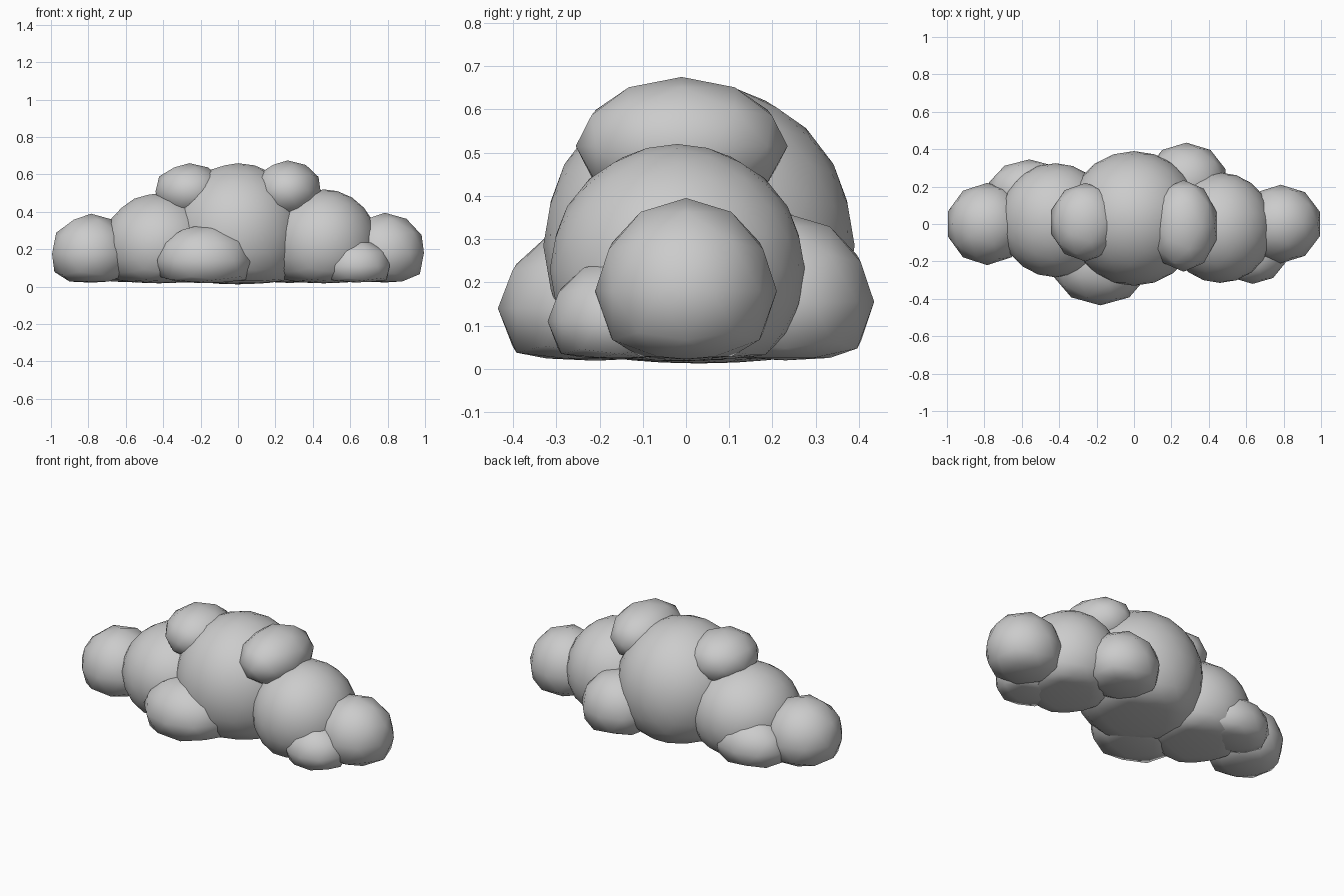
import bpy

FLAT = 0.035   # below this height the puffs are squashed flat


def puff(name, center, radii, subdiv=2):
    """Smooth ellipsoid puff with a flattened underside."""
    bpy.ops.mesh.primitive_ico_sphere_add(subdivisions=subdiv, radius=1)
    ob = bpy.context.object
    ob.name = name
    for v in ob.data.vertices:
        p = [c + r * k for c, r, k in zip(center, radii, v.co)]
        if p[2] < FLAT:
            p[2] = max(0.003, FLAT + (p[2] - FLAT) * 0.18)
        v.co = p
    bpy.ops.object.shade_smooth()
    return ob


# Main row of puffs
puff("center_puff", (0, 0.03, 0.285), (0.36, 0.36, 0.375), 3)
puff("left_middle_puff", (-0.42, 0.02, 0.22), (0.30, 0.305, 0.28), 3)
puff("right_middle_puff", (0.46, -0.02, 0.23), (0.285, 0.295, 0.29), 3)
puff("left_end_puff", (-0.785, 0, 0.175), (0.22, 0.22, 0.215))
puff("right_end_puff", (0.785, 0, 0.18), (0.22, 0.21, 0.215))

# Upper puffs
puff("top_left_puff", (-0.26, 0.01, 0.51), (0.19, 0.21, 0.15))
puff("top_right_puff", (0.265, -0.01, 0.515), (0.185, 0.245, 0.16))

# Low front puffs
puff("front_left_puff", (-0.18, -0.21, 0.14), (0.265, 0.225, 0.195))
puff("front_right_puff", (0.635, -0.155, 0.11), (0.185, 0.165, 0.145))

# Low back puffs
puff("back_right_puff", (0.28, 0.23, 0.155), (0.22, 0.205, 0.205))
puff("back_left_puff", (-0.56, 0.17, 0.13), (0.225, 0.175, 0.16))
